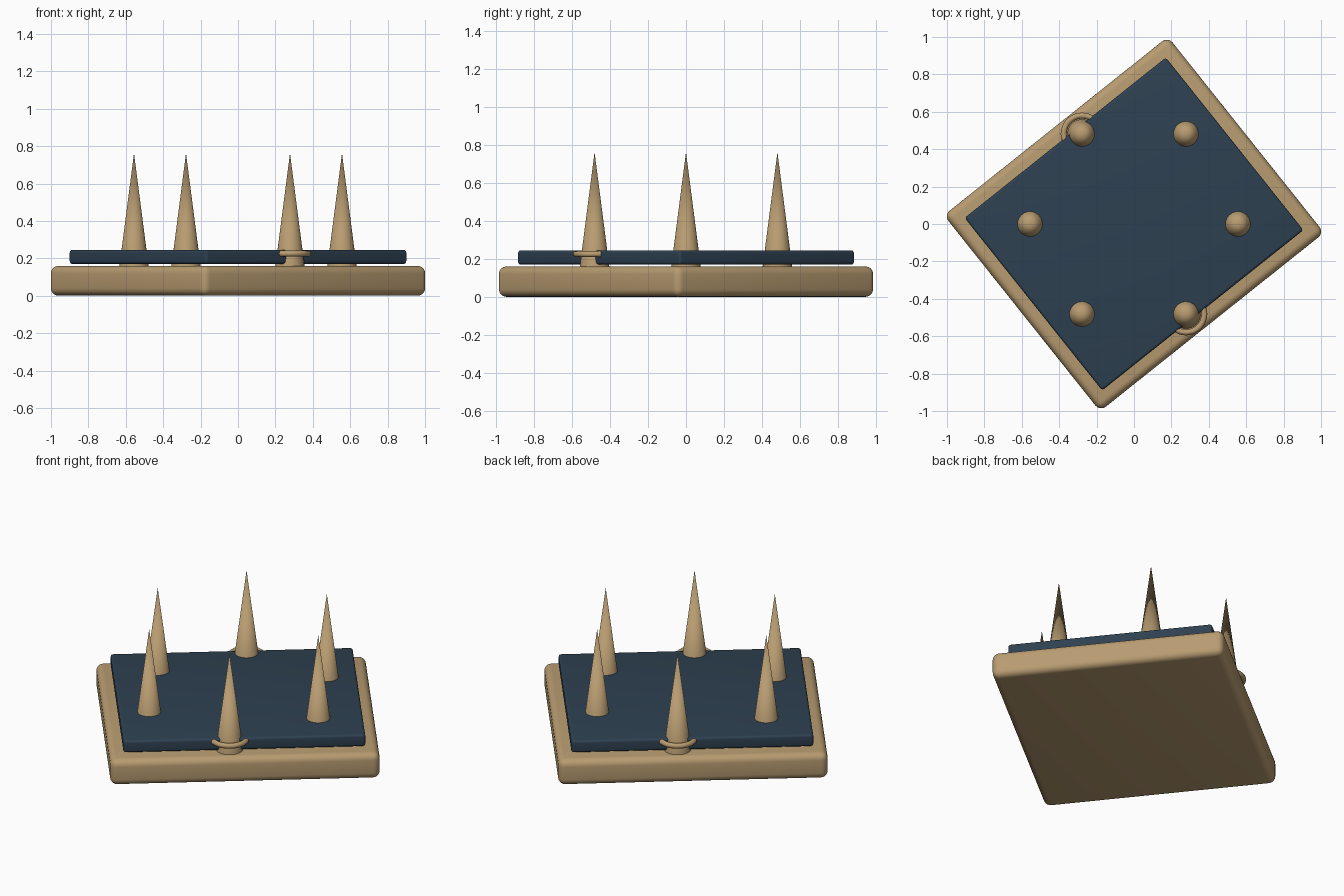
import bpy, math

if "Cube" in bpy.data.objects:
    bpy.data.objects.remove(bpy.data.objects["Cube"])

def material(name, rgb):
    m = bpy.data.materials.new(name)
    m.diffuse_color = (*rgb, 1)
    m.use_nodes = True
    m.node_tree.nodes["Principled BSDF"].inputs["Base Color"].default_value = m.diffuse_color
    return m

tan = material("tan", (0.479, 0.332, 0.165))
navy = material("dark blue", (0.027, 0.052, 0.082))
ANGLE = math.radians(38.55)

def finish(name, mat, angle=40):
    ob = bpy.context.object
    ob.name = name
    ob.data.materials.append(mat)
    bpy.ops.object.shade_smooth_by_angle(angle=math.radians(angle))
    return ob

def slab(name, half_x, half_y, z0, z1, radius, mat):
    # rounded rectangular board, turned about z
    bpy.ops.mesh.primitive_cube_add(size=1, location=(0, 0, (z0 + z1) / 2))
    ob = bpy.context.object
    ob.scale = (2 * half_x, 2 * half_y, z1 - z0)
    bpy.ops.object.transform_apply(location=False, rotation=False, scale=True)
    ob.rotation_euler.z = ANGLE
    bev = ob.modifiers.new("round", 'BEVEL')
    bev.width = radius
    bev.segments = 5
    bpy.ops.object.modifier_apply(modifier="round")
    finish(name, mat)

# base board and the raised panel, with a thin gap between them
slab("base", 0.766, 0.67, 0.0, 0.16, 0.04, tan)
slab("panel", 0.688, 0.59, 0.17, 0.245, 0.015, navy)

# six spikes in a hexagon, each with a ring sunk in the panel
for i in range(6):
    a = math.radians(60 * i)
    x, y = 0.556 * math.cos(a), 0.556 * math.sin(a)
    z0, z1 = 0.15, 0.762
    bpy.ops.mesh.primitive_cone_add(vertices=32, radius1=0.079, radius2=0,
                                    depth=z1 - z0, location=(x, y, (z0 + z1) / 2))
    finish(f"spike_{i + 1}", tan)
    bpy.ops.mesh.primitive_torus_add(major_radius=0.098, minor_radius=0.016,
                                     major_segments=40, minor_segments=12,
                                     location=(x, y, 0.225))
    finish(f"ring_{i + 1}", tan)
